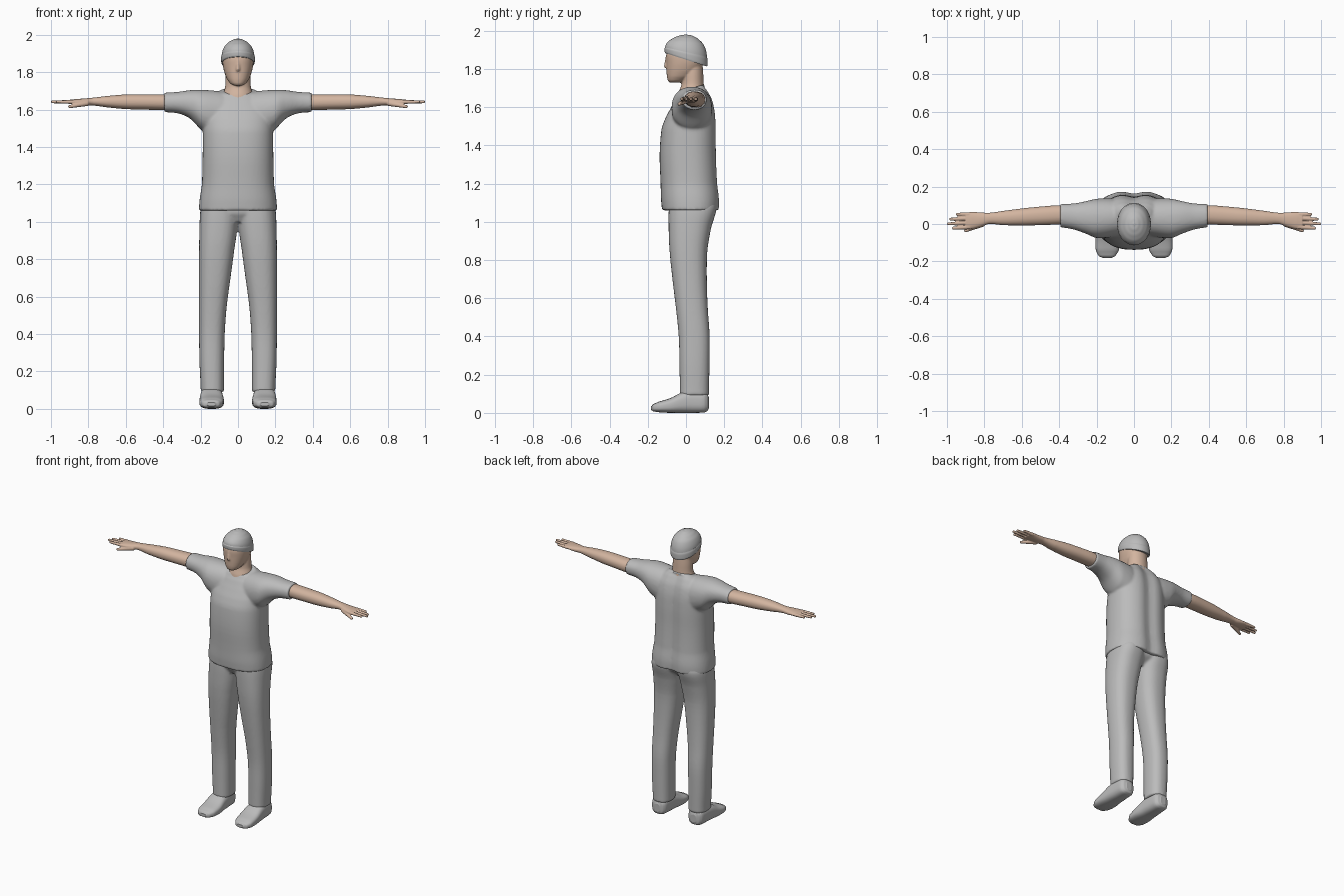
import bpy, bmesh, math
from mathutils import Vector, Matrix


def material(name, rgb):
    m = bpy.data.materials.new(name)
    m.diffuse_color = (*rgb, 1)
    return m


GREY = material("grey cloth", (0.50, 0.50, 0.50))
SKIN = material("skin", (0.65, 0.46, 0.35))


def smooth_stations(rows, steps=4):
    """Catmull-Rom interpolation of the cross-section table."""
    out = []
    for i in range(len(rows) - 1):
        p0, p1 = rows[max(i - 1, 0)], rows[i]
        p2, p3 = rows[i + 1], rows[min(i + 2, len(rows) - 1)]
        for k in range(steps):
            t = k / steps
            row = [0.5 * (2 * b + (c - a) * t + (2 * a - 5 * b + 4 * c - d) * t * t
                          + (3 * b - a - 3 * c + d) * t ** 3)
                   for a, b, c, d in zip(p0, p1, p2, p3)]
            row[0] = p1[0] + (p2[0] - p1[0]) * t
            out.append(row)
    return out + [list(rows[-1])]


def loft(bm, axis, rows, power=2.3, n=40, warp=None):
    """Closed skin over rows (position, lo1, hi1, lo2, hi2) along an axis."""
    rings = []
    for t, a0, a1, b0, b1 in smooth_stations(rows):
        ring = []
        for k in range(n):
            c, s = math.cos(2 * math.pi * k / n), math.sin(2 * math.pi * k / n)
            a = (a0 + a1) / 2 + (a1 - a0) / 2 * math.copysign(abs(c) ** (2 / power), c)
            b = (b0 + b1) / 2 + (b1 - b0) / 2 * math.copysign(abs(s) ** (2 / power), s)
            p = {"x": (t, a, b), "y": (a, t, b), "z": (a, b, t)}[axis]
            ring.append(bm.verts.new(warp(*p) if warp else p))
        rings.append(ring)
    for r, q in zip(rings, rings[1:]):
        for k in range(n):
            bm.faces.new((r[k], r[(k + 1) % n], q[(k + 1) % n], q[k]))
    bm.faces.new(rings[0])
    bm.faces.new(rings[-1])


def wide(rows):
    """Symmetric table (z, half width, y0, y1) to loft rows."""
    return [(z, -w, w, a, b) for z, w, a, b in rows]


def capsule(bm, p, q, r0, r1, count=16):
    for i in range(count):
        f = i / (count - 1)
        bmesh.ops.create_icosphere(bm, subdivisions=2, radius=r0 + (r1 - r0) * f,
                                   matrix=Matrix.Translation(Vector(p).lerp(Vector(q), f)))


def finish(name, bm, mat, mirror=False, voxel=0, relax=0):
    bmesh.ops.recalc_face_normals(bm, faces=bm.faces[:])
    for f in bm.faces:
        f.smooth = len(f.verts) < 5
    me = bpy.data.meshes.new(name)
    bm.to_mesh(me)
    bm.free()
    me.materials.append(mat)
    ob = bpy.data.objects.new(name, me)
    bpy.context.collection.objects.link(ob)
    if voxel:
        m = ob.modifiers.new("blend", "REMESH")
        m.mode, m.voxel_size, m.use_smooth_shade = "VOXEL", voxel, True
        s = ob.modifiers.new("relax", "SMOOTH")
        s.factor, s.iterations = 0.5, relax
    if mirror:
        m = ob.modifiers.new("mirror", "MIRROR")
        m.use_mirror_merge = False
    return ob


# shirt: torso with a tilted collar and hollow spine, plus a loft through both sleeves
def drape(x, y, z):
    s = min(max((z - 1.5) / 0.19, 0), 1)
    if y > 0.1:
        y -= 0.018 * math.exp(-(x / 0.045) ** 2)
    return x, y, z + 0.3 * s * (y - 0.03)


bm = bmesh.new()
loft(bm, "z", wide([
    (1.06, .209, -.126, .178), (1.12, .205, -.131, .179), (1.2, .193, -.133, .170),
    (1.35, .189, -.138, .164), (1.48, .188, -.129, .163), (1.56, .185, -.106, .158),
    (1.62, .17, -.078, .143), (1.67, .13, -.052, .117), (1.70, .095, -.032, .096)]),
    2.4, 64, drape)
half = [(.0, -.05, .11, 1.45, 1.675), (.1, -.068, .135, 1.45, 1.698),
        (.2, -.075, .135, 1.495, 1.706), (.257, -.052, .122, 1.553, 1.704),
        (.32, -.03, .11, 1.58, 1.695), (.394, -.018, .108, 1.586, 1.691)]
loft(bm, "x", [(-r[0], *r[1:]) for r in half[:0:-1]] + half, 2.2)
finish("shirt", bm, GREY, voxel=.008, relax=6)

# trousers: two legs blended into a pelvis
leg = [(.09, .075, .199, -.032, .12), (.25, .074, .206, -.034, .123),
       (.4, .071, .208, -.038, .124), (.55, .06, .208, -.053, .114),
       (.7, .04, .208, -.071, .109), (.85, .02, .208, -.086, .112),
       (.97, .003, .206, -.091, .132), (1.07, -.005, .2, -.09, .16),
       (1.13, -.005, .175, -.08, .15)]
bm = bmesh.new()
loft(bm, "z", leg, 2.4)
loft(bm, "z", [(z, -b, -a, c, d) for z, a, b, c, d in leg], 2.4)
loft(bm, "z", wide([(1.0, .12, -.06, .09), (1.05, .19, -.086, .14), (1.13, .17, -.08, .14)]))
finish("trousers", bm, GREY, voxel=.008, relax=4)

# shoes
bm = bmesh.new()
loft(bm, "y", [
    (-.182, .12, .165, .015, .035), (-.172, .1, .188, .008, .046),
    (-.14, .081, .204, .003, .06), (-.08, .075, .206, 0, .078),
    (-.02, .08, .203, 0, .108), (.03, .083, .199, 0, .118),
    (.095, .088, .193, .002, .112), (.113, .1, .18, .01, .1),
    (.12, .12, .16, .025, .08)], 2.8)
finish("shoes", bm, GREY, mirror=True)

# bare arms with hands
bm = bmesh.new()
loft(bm, "x", [
    (.3, .005, .095, 1.597, 1.68), (.4, -.002, .1, 1.597, 1.682),
    (.5, -.006, .093, 1.6, 1.682), (.6, -.008, .083, 1.603, 1.681),
    (.7, -.006, .07, 1.612, 1.673), (.775, 0, .06, 1.622, 1.664),
    (.82, -.015, .062, 1.622, 1.66), (.87, -.026, .064, 1.627, 1.656),
    (.9, -.026, .06, 1.63, 1.653)], 2.2)
for y0, y1, tip in ((-.017, -.022, .965), (.007, .001, .992), (.03, .026, .98), (.052, .052, .945)):
    capsule(bm, (.88, y0, 1.641), (tip, y1, 1.642), .0115, .0085)
capsule(bm, (.81, .0, 1.634), (.9, -.036, 1.616), .016, .009)
finish("arms", bm, SKIN, mirror=True, voxel=.0035, relax=3)

# head, neck and nose
bm = bmesh.new()
loft(bm, "z", wide([
    (1.728, .022, -.086, -.03), (1.738, .04, -.095, -.005), (1.76, .057, -.1, .035),
    (1.79, .07, -.102, .07), (1.83, .08, -.103, .092), (1.87, .083, -.104, .1),
    (1.9, .078, -.096, .094), (1.93, .058, -.073, .073), (1.95, .03, -.04, .04)]), 2.2)
loft(bm, "z", wide([
    (1.62, .09, -.048, .098), (1.68, .08, -.037, .098), (1.72, .069, -.023, .093),
    (1.78, .066, -.02, .09), (1.85, .06, -.02, .085)]), 2)
capsule(bm, (0, -.1, 1.865), (0, -.104, 1.815), .007, .012)
finish("head", bm, SKIN, voxel=.005, relax=4)


# close-fitting cap, lower at the back, with a folded band
def tilt(x, y, z):
    return x, y, z - 0.32 * y * min((1.98 - z) / 0.13, 1)


bm = bmesh.new()
loft(bm, "z", wide([
    (1.852, .086, -.108, .109), (1.88, .088, -.11, .11), (1.91, .084, -.105, .106),
    (1.94, .071, -.088, .09), (1.963, .048, -.06, .06), (1.976, .023, -.03, .03),
    (1.98, .003, -.004, .004)]), 2.05, 48, tilt)
finish("cap", bm, GREY)
bm = bmesh.new()
loft(bm, "z", wide([
    (1.848, .087, -.109, .11), (1.854, .0895, -.1115, .1125),
    (1.88, .0905, -.1125, .1125), (1.889, .088, -.109, .109)]), 2.05, 48, tilt)
finish("cap_band", bm, GREY)
